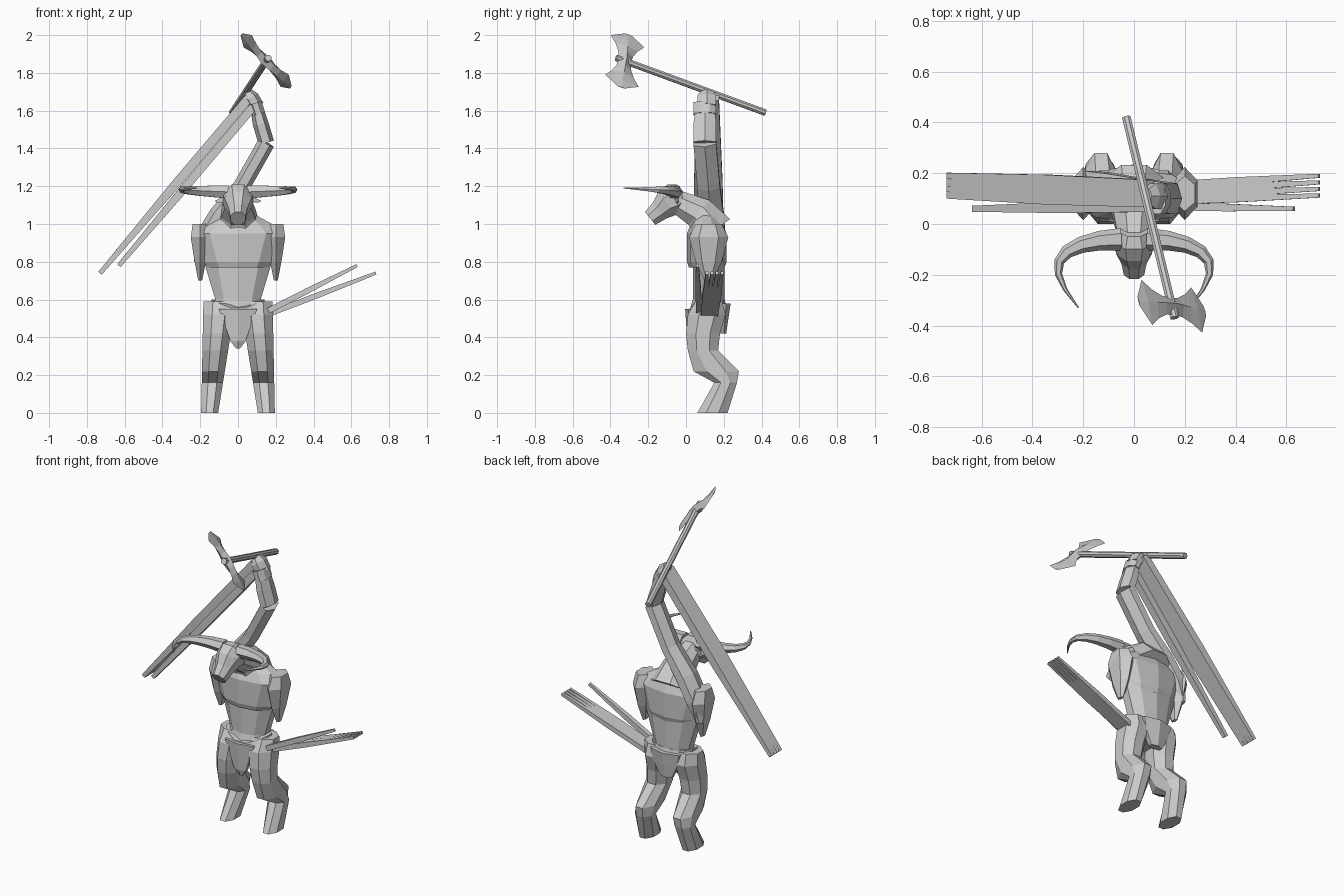
import bpy, bmesh, math
from mathutils import Vector

cube = bpy.data.objects.get("Cube")
if cube:
    bpy.data.objects.remove(cube, do_unlink=True)

grey = bpy.data.materials.new("stone_grey")
grey.use_nodes = True
shade = (0.6, 0.6, 0.6, 1)
grey.diffuse_color = shade
grey.node_tree.nodes["Principled BSDF"].inputs["Base Color"].default_value = shade

X, Y, Z = Vector((1, 0, 0)), Vector((0, 1, 0)), Vector((0, 0, 1))


def loft(name, rings, sides, axis, normal=None, turn=0.5):
    """Skin rings of (centre, radius along axis, other radius); rings face the path unless normal is set."""
    bm = bmesh.new()
    centres = [Vector(ring[0]) for ring in rings]
    last = len(rings) - 1
    grow = 1 / math.cos(math.pi / sides) if turn else 1
    loops = []
    for i, (centre, wide, deep) in enumerate(rings):
        facing = normal or (centres[min(i + 1, last)] - centres[max(i - 1, 0)]).normalized()
        u = (axis - facing * axis.dot(facing)).normalized()
        v = facing.cross(u)
        loop = []
        for k in range(sides):
            angle = math.tau * (k + turn) / sides
            offset = u * math.cos(angle) * wide + v * math.sin(angle) * deep
            loop.append(bm.verts.new(centres[i] + offset * grow))
        loops.append(loop)
    for low, high in zip(loops, loops[1:]):
        for k in range(sides):
            j = (k + 1) % sides
            bm.faces.new((low[k], low[j], high[j], high[k]))
    bm.faces.new(loops[0])
    bm.faces.new(loops[-1])
    bmesh.ops.recalc_face_normals(bm, faces=bm.faces)
    mesh = bpy.data.meshes.new(name)
    bm.to_mesh(mesh)
    bm.free()
    mesh.materials.append(grey)
    obj = bpy.data.objects.new(name, mesh)
    bpy.context.collection.objects.link(obj)
    return obj


def tube(name, points, sides=6, axis=X, flat=1.0, mirror=1):
    """Limb along a path of (x, y, z, radius), flattened across its axis."""
    rings = [((x * mirror, y, z), r, r * flat) for x, y, z, r in points]
    return loft(name, rings, sides, axis)


def column(name, rows, y, sides=6, x=0):
    """Upright body with rows of (height, half width, half depth)."""
    rings = [((x, y, z), wide, deep) for z, wide, deep in rows]
    return loft(name, rings, sides, X, Z)


# Torso: narrow waist, then a chest overhanging the belly
column("belly", [(.46, .1, .08), (.53, .14, .1), (.6, .12, .08), (.8, .18, .08)], y=.12, sides=10)
column("chest", [(.77, .16, .09), (.8, .18, .1), (.95, .24, .1), (1, .18, .08), (1.05, .09, .06)],
       y=.11, sides=10)

# Neck and downturned head
tube("neck", [(0, .14, .96, .12), (0, .07, 1.06, .09), (0, -.07, 1.13, .06)], sides=8, flat=.95)
tube("head", [(0, -.02, 1.15, .06), (0, -.06, 1.13, .08), (0, -.1, 1.11, .07),
              (0, -.14, 1.07, .05), (0, -.19, 1.03, .04)], sides=8, flat=1.1)

# Horns sweep outward, then forward to a point
horn_steps = [i / 7 for i in range(8)]
horn_path = [(.05 + .25 * math.sin(2.4 * t), -.06 - .27 * t * t, 1.17 + .02 * t, .035 - .033 * t)
             for t in horn_steps]

# Leg profile of (height, y, half depth): thigh, bent knee, hock and hoof
leg_profile = [(.59, .12, .07), (.52, .11, .1), (.42, .09, .09), (.33, .09, .08),
               (.22, .16, .12), (.16, .21, .06), (0, .14, .08)]

for mirror, side in ((1, "left"), (-1, "right")):
    tube(side + "_horn", horn_path, axis=Z, flat=1.1, mirror=mirror)
    tube(side + "_ear", [(.06, -.05, 1.13, .02), (.12, -.04, 1.12, .004)],
         sides=4, axis=Z, flat=.5, mirror=mirror)
    tube(side + "_brow", [(.02, -.14, 1.12, .01), (.06, -.11, 1.14, .01)],
         sides=4, axis=Z, mirror=mirror)
    column(side + "_deltoid", [(.7, .01, .02), (.8, .03, .06), (.93, .05, .09), (1, .04, .06)],
           y=.12, x=.2 * mirror)
    leg_rings = [((mirror * (.15 - .09 * z), y, z), .045 + .07 * z, deep) for z, y, deep in leg_profile]
    loft(side + "_leg", leg_rings, 8, X, Z)

# Belt dips to a V at the front
belt = column("belt", [(.55, .145, .1), (.6, .14, .09)], y=.11, sides=12)
for vert in belt.data.vertices:
    if vert.co.y < .08:
        vert.co.z -= .06 - .4 * abs(vert.co.x)
column("front_loincloth", [(.34, .01, .01), (.38, .04, .02), (.55, .1, .03)], y=.03)
column("back_loincloth", [(.42, .04, .02), (.5, .08, .03), (.58, .1, .04)], y=.19)

# Raised arm crosses behind the head
elbow = (.15, .1, 1.43, .06)
tube("raised_upper_arm", [(-.22, .17, .8, .02), (-.18, .14, .92, .07), (-.1, .13, 1.05, .07),
                          (.02, .12, 1.2, .06), elbow], axis=Y, flat=.65)
tube("raised_forearm", [elbow, (.12, .1, 1.53, .06), (.1, .1, 1.61, .05)], axis=Y, flat=.6)
tube("wrist_cuff", [(.11, .1, 1.58, .06), (.09, .1, 1.64, .06)], sides=8, axis=Y, flat=.6)
tube("raised_hand", [(.1, .11, 1.62, .05), (.07, .11, 1.67, .05), (.05, .11, 1.7, .03)],
     axis=Y, flat=.7)


def spike(name, root, tip, thick, thin):
    """Long finger narrowing from root to tip, fullest up to its middle."""
    middle = [(a + b) / 2 for a, b in zip(root, tip)]
    tube(name, [(*root, thick), (*middle, thick), (*tip, thin)], sides=4, axis=Y)


# Fingers fan out from both hands; the thumbs are shorter
for i in range(4):
    root_y, tip_y = .15 - .02 * i, .19 - .026 * i
    spike(f"raised_finger_{i}", (.06, root_y, 1.67), (-.73, tip_y, .74), .024, .012)
    spike(f"lowered_finger_{i}", (.1, root_y, .5), (.73, tip_y, .74), .015, .008)
spike("raised_thumb", (.08, .07, 1.62), (-.63, .06, .78), .022, .012)
spike("lowered_thumb", (.1, .07, .51), (.63, .06, .78), .015, .008)

# Double-bladed axe
head_end, tail_end = Vector((.16, -.37, 1.88)), Vector((-.03, .42, 1.59))
along = (head_end - tail_end).normalized()
tube("axe_handle", [(*tail_end, .017), (*head_end, .017)], sides=8, axis=Z)
across = along.cross(Vector((.7, .4, .6))).normalized()
if across.z < 0:
    across.negate()
centre = head_end - along * .05
blade = []
for step in range(-4, 5):
    reach = abs(step) / 4
    wide = .02 if reach == 1 else .035 + .11 * reach * reach
    blade.append((centre + across * step * .048, wide, .03 - .028 * reach))
loft("axe_head", blade, 4, along, across, turn=0)
